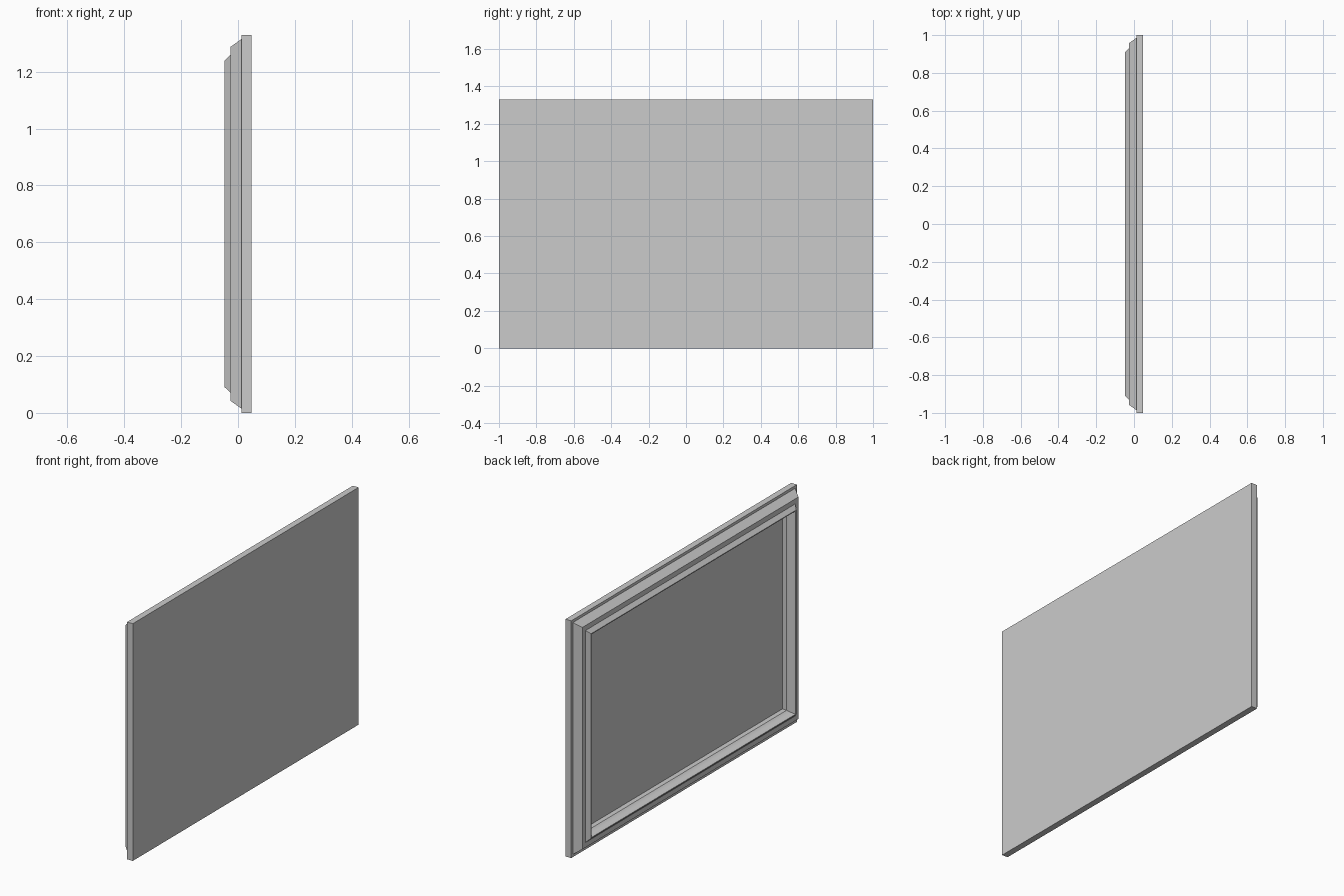
import bpy, bmesh

if "Cube" in bpy.data.objects:
    bpy.data.objects.remove(bpy.data.objects["Cube"])

H = 1.33          # height
B = 0.0475        # half depth (back at +x, moulding faces -x)


def corners(bm, x, inset):
    """Rectangle of four vertices at depth x, pulled in from the outer edge."""
    y = 1 - inset
    return [bm.verts.new(p) for p in (
        (x, -y, inset), (x, y, inset), (x, y, H - inset), (x, -y, H - inset))]


def finish(bm, name):
    bmesh.ops.recalc_face_normals(bm, faces=bm.faces[:])
    me = bpy.data.meshes.new(name)
    bm.to_mesh(me)
    bm.free()
    ob = bpy.data.objects.new(name, me)
    bpy.context.collection.objects.link(ob)
    return ob


# Moulding profile: (depth x, inset from outer edge), from back edge to opening
outer = [(B, 0), (0.012, 0), (0.012, 0.015), (-0.027, 0.043),
         (-0.027, 0.071), (-B, 0.091)]
cove = [(-B, 0.096), (-0.033, 0.097), (-0.021, 0.100),
        (-0.011, 0.105), (-0.003, 0.112)]
lip = [(0.024, 0.112), (B, 0.112)]

# Mitred frame: sweep the profile around the rectangle
bm = bmesh.new()
rings = [corners(bm, x, i) for x, i in outer + cove + lip]
first, last = len(outer), len(outer) + len(cove) - 1
for k in range(len(rings)):
    a, b = rings[k], rings[(k + 1) % len(rings)]
    for j in range(4):
        n = (j + 1) % 4
        f = bm.faces.new((a[j], a[n], b[n], b[j]))
        f.smooth = first <= k < last
bm.edges.ensure_lookup_table()
bmesh.ops.recalc_face_normals(bm, faces=bm.faces[:])
for e in bm.edges:
    e.smooth = e.calc_face_angle(0) < 0.52
finish(bm, "picture_frame")

# Flat panel filling the opening, flush with the back
bm = bmesh.new()
front, back = corners(bm, 0.024, 0.112), corners(bm, B, 0.112)
bm.faces.new(front)
bm.faces.new(back)
for j in range(4):
    n = (j + 1) % 4
    bm.faces.new((front[j], front[n], back[n], back[j]))
finish(bm, "panel")
